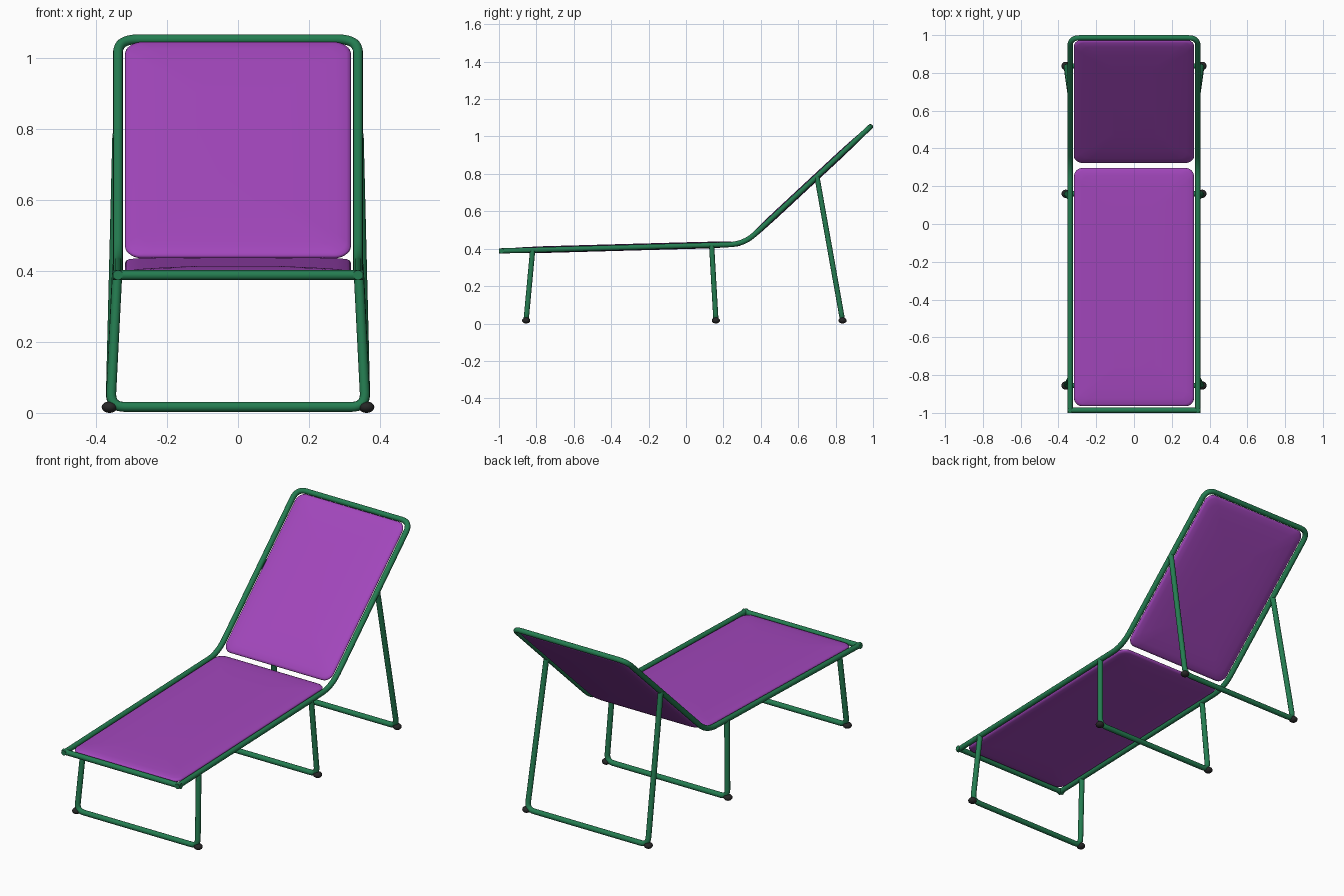
import bpy, bmesh, math
from mathutils import Vector, Matrix

if "Cube" in bpy.data.objects:
    bpy.data.objects.remove(bpy.data.objects["Cube"])


def material(name, rgb):
    m = bpy.data.materials.new(name)
    m.diffuse_color = (*rgb, 1)
    m.use_nodes = True
    m.node_tree.nodes["Principled BSDF"].inputs["Base Color"].default_value = m.diffuse_color
    return m


GREEN = material("green paint", (0.018, 0.205, 0.082))
PURPLE = material("purple fabric", (0.36, 0.062, 0.50))
BLACK = material("dark rubber", (0.02, 0.02, 0.02))
R = 0.014        # tube radius
RAIL_X = 0.338   # side rail centre line


def fillet(points, cuts, steps=8):
    """Round each inner corner of a path, starting the bend cuts[i] before it."""
    pts = [Vector(p) for p in points]
    out = [pts[0]]
    for i in range(1, len(pts) - 1):
        p, d = pts[i], cuts[i - 1]
        a = p + (pts[i - 1] - p).normalized() * d
        b = p + (pts[i + 1] - p).normalized() * d
        for k in range(steps + 1):
            t = k / steps
            out.append(a * (1 - t) ** 2 + p * 2 * t * (1 - t) + b * t * t)
    return out + [pts[-1]]


def tube(name, pts):
    cu = bpy.data.curves.new(name, 'CURVE')
    cu.dimensions = '3D'
    cu.bevel_depth = R
    cu.bevel_resolution = 4
    cu.use_fill_caps = True
    sp = cu.splines.new('POLY')
    sp.points.add(len(pts) - 1)
    for q, p in zip(sp.points, pts):
        q.co = (*p, 1)
    cu.materials.append(GREEN)
    ob = bpy.data.objects.new(name, cu)
    bpy.context.collection.objects.link(ob)
    bpy.ops.object.select_all(action='DESELECT')
    ob.select_set(True)
    bpy.context.view_layer.objects.active = ob
    bpy.ops.object.convert(target='MESH')
    bpy.ops.object.shade_smooth_by_angle(angle=math.radians(50))


def ring(hx, hy, r, z):
    """Rounded rectangle outline."""
    pts = []
    for q, (sx, sy) in enumerate([(1, 1), (-1, 1), (-1, -1), (1, -1)]):
        for k in range(9):
            a = math.pi / 2 * (q + k / 8)
            pts.append((sx * (hx - r) + r * math.cos(a),
                        sy * (hy - r) + r * math.sin(a), z))
    return pts


def pad(name, hx, hy, matrix):
    """Thin pillow: rounded rectangles shrinking towards both faces."""
    half = [(0.003, 0.006), (0.012, 0.010), (0.04, 0.0135), (0.10, 0.016), (0.2, 0.018)]
    layers = [(i, -z) for i, z in reversed(half)] + [(0, 0)] + half
    bm = bmesh.new()
    rings = [[bm.verts.new(p) for p in ring(hx - i, hy - i, 0.045 if i < 0.05 else 0.03, z)]
             for i, z in layers]
    n = len(rings[0])
    for a, b in zip(rings, rings[1:]):
        for k in range(n):
            bm.faces.new((a[k], a[(k + 1) % n], b[(k + 1) % n], b[k]))
    bm.faces.new(rings[0][::-1])
    bm.faces.new(rings[-1])
    for f in bm.faces:
        f.smooth = True
    me = bpy.data.meshes.new(name)
    bm.to_mesh(me)
    me.materials.append(PURPLE)
    ob = bpy.data.objects.new(name, me)
    ob.matrix_world = matrix
    bpy.context.collection.objects.link(ob)


# Side rails and top of the backrest in one bent tube, plus the foot-end bar
foot, bend, top = (-0.986, 0.388), (0.31, 0.424), (0.986, 1.052)
x = RAIL_X
tube("main_frame", fillet(
    [(-x, foot[0] - R, foot[1]), (-x, *bend), (-x, *top),
     (x, *top), (x, *bend), (x, foot[0] - R, foot[1])],
    [0.08, 0.055, 0.055, 0.08]))
tube("foot_end_bar", [Vector((-x - R, *foot)), Vector((x + R, *foot))])

# Three U-shaped legs with rubber feet
for name, (yt, zt), yb in [("front_leg", (-0.82, 0.393), -0.855),
                           ("middle_leg", (0.137, 0.419), 0.16),
                           ("back_leg", (0.70, 0.786), 0.837)]:
    bx, bz = 0.359, 0.017
    tube(name, fillet([(-x - 0.002, yt, zt), (-bx, yb, bz), (bx, yb, bz), (x + 0.002, yt, zt)],
                      [0.04, 0.04]))
    for side, s in (("left", -1), ("right", 1)):
        bpy.ops.mesh.primitive_uv_sphere_add(segments=20, ring_count=12, radius=1,
                                             location=(s * 0.362, yb, 0.016))
        ob = bpy.context.object
        ob.name = f"{name}_{side}_foot"
        ob.scale = (0.022, 0.022, 0.016)
        ob.data.materials.append(BLACK)
        bpy.ops.object.shade_smooth()

# Fabric pads
seat_tilt = math.atan2(bend[1] - foot[1], bend[0] - foot[0])
back_tilt = math.atan2(top[1] - bend[1], top[0] - bend[0])
pad("seat_pad", 0.318, 0.631,
    Matrix.Translation((0, -0.334, 0.407)) @ Matrix.Rotation(seat_tilt, 4, 'X'))
pad("back_pad", 0.318, 0.444,
    Matrix.Translation((0, 0.65, 0.740)) @ Matrix.Rotation(back_tilt, 4, 'X'))
